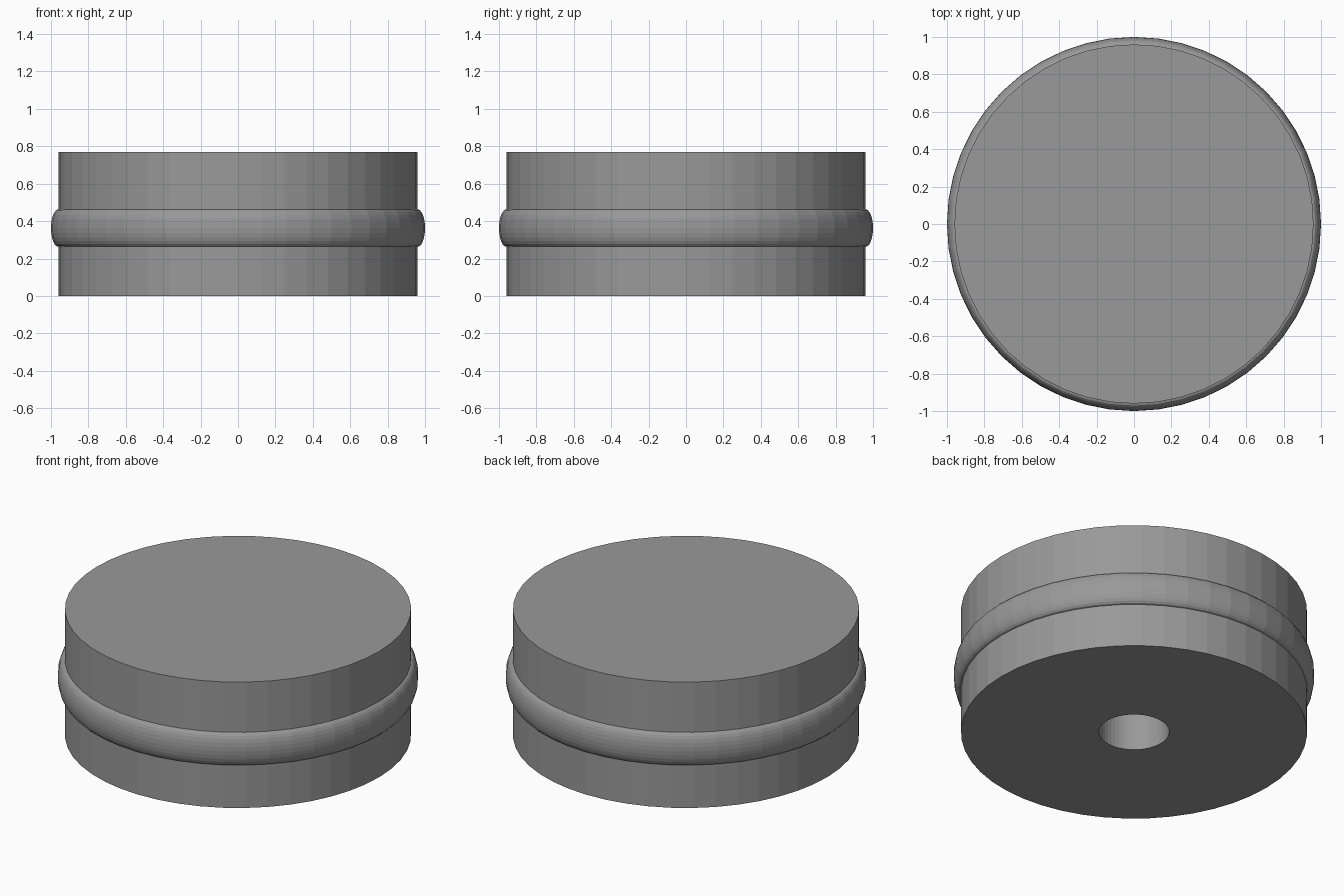
import bpy, bmesh, math

if "Cube" in bpy.data.objects:
    bpy.data.objects.remove(bpy.data.objects["Cube"])

SEGMENTS = 48

# Dark grey finish
grey = bpy.data.materials.new("dark_grey")
grey.diffuse_color = (0.32, 0.32, 0.32, 1)
grey.use_nodes = True
grey.node_tree.nodes["Principled BSDF"].inputs["Base Color"].default_value = grey.diffuse_color


def lathe(name, profile, closed=False):
    """Revolve (radius, z) points around the z axis, flat shaded."""
    bm = bmesh.new()
    verts = [bm.verts.new((r, 0, z)) for r, z in profile]
    pairs = list(zip(verts, verts[1:]))
    if closed:
        pairs.append((verts[-1], verts[0]))
    edges = [bm.edges.new(p) for p in pairs]
    bmesh.ops.spin(bm, geom=verts + edges, cent=(0, 0, 0), axis=(0, 0, 1),
                   angle=math.tau, steps=SEGMENTS, use_duplicate=False)
    bmesh.ops.remove_doubles(bm, verts=bm.verts, dist=1e-4)
    bmesh.ops.recalc_face_normals(bm, faces=bm.faces)
    mesh = bpy.data.meshes.new(name)
    bm.to_mesh(mesh)
    bm.free()
    mesh.materials.append(grey)
    obj = bpy.data.objects.new(name, mesh)
    bpy.context.collection.objects.link(obj)
    return obj


# Solid disc with a blind shaft hole underneath
lathe("knob_body", [(0, 0.5), (0.195, 0.5), (0.195, 0), (0.96, 0),
                    (0.96, 0.77), (0, 0.77)])

# Bulging grip band around the side, sunk slightly into the body
N = 12
arc = [(0.96 + 0.04 * math.cos(a), 0.363 + 0.1 * math.sin(a))
       for a in (-math.pi / 2 + math.pi * i / N for i in range(N + 1))]
lathe("grip_band", [(0.94, 0.263)] + arc + [(0.94, 0.463)], closed=True)
